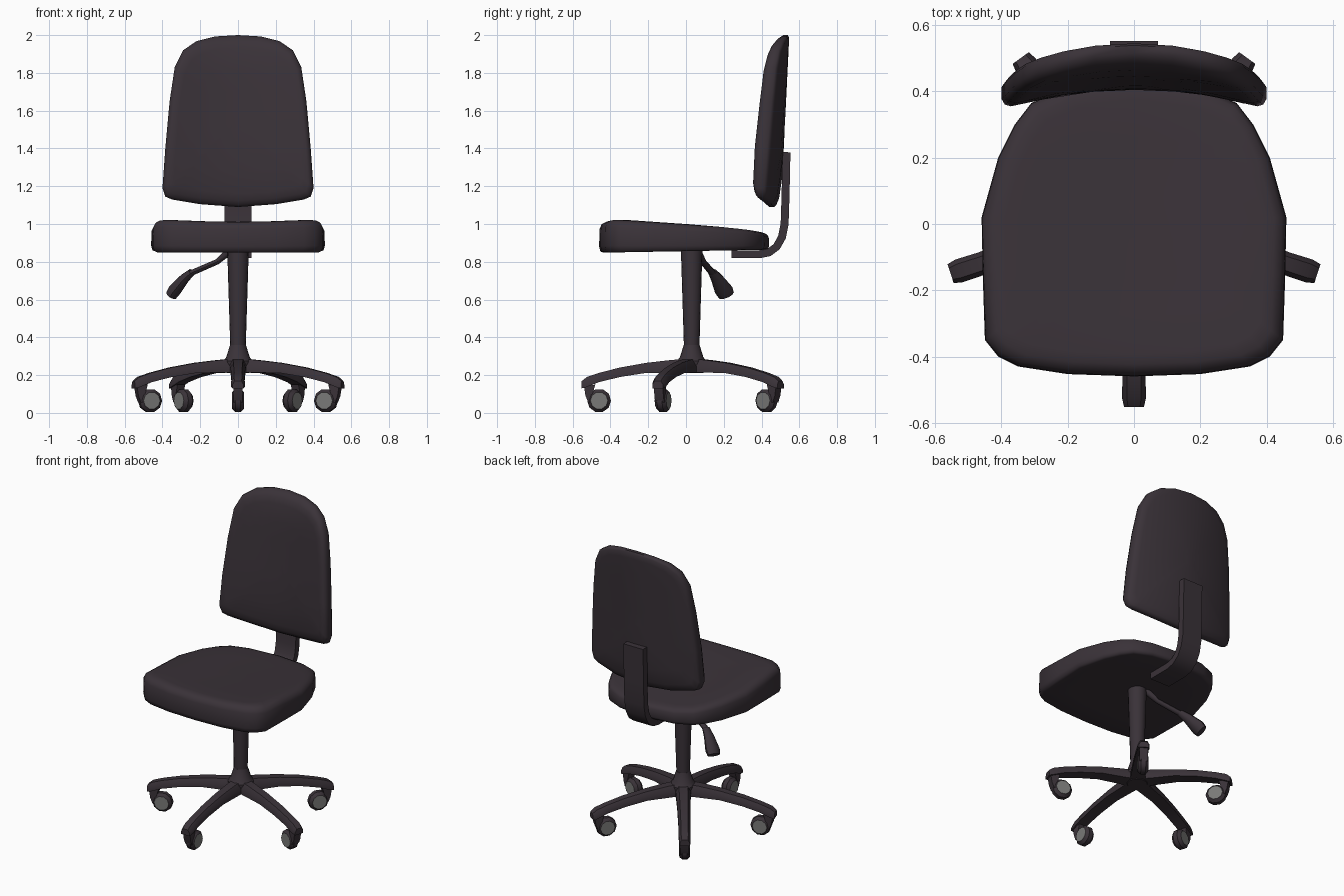
import bpy, bmesh, math
from mathutils import Vector, Matrix

if "Cube" in bpy.data.objects:
    bpy.data.objects.remove(bpy.data.objects["Cube"])


def material(name, color):
    m = bpy.data.materials.new(name)
    m.diffuse_color = (*color, 1)
    m.use_nodes = True
    m.node_tree.nodes["Principled BSDF"].inputs["Base Color"].default_value = m.diffuse_color
    return m


DARK = material("dark plum", (0.042, 0.032, 0.040))
GREY = material("wheel grey", (0.19, 0.19, 0.185))
AXIS_Y = 0.03  # the column stands slightly behind the origin


def loft(name, rings, mats=(DARK,), xf=None, angle=38, cap_mat=0):
    """Skin a list of equal rings, cap both ends, smooth below the angle."""
    bm = bmesh.new()
    vs = [[bm.verts.new(p) for p in r] for r in rings]
    n = len(rings[0])
    for a, b in zip(vs, vs[1:]):
        for i in range(n):
            j = (i + 1) % n
            bm.faces.new((a[i], a[j], b[j], b[i]))
    for r in (vs[0], vs[-1]):
        bm.faces.new(r).material_index = cap_mat
    bmesh.ops.recalc_face_normals(bm, faces=bm.faces)
    for f in bm.faces:
        f.smooth = True
    for e in bm.edges:
        e.smooth = e.calc_face_angle(0) < math.radians(angle)
    me = bpy.data.meshes.new(name)
    bm.to_mesh(me)
    bm.free()
    for m in mats:
        me.materials.append(m)
    ob = bpy.data.objects.new(name, me)
    bpy.context.collection.objects.link(ob)
    if xf:
        ob.matrix_world = xf
    return ob


def circle(r, n):
    return [(r * math.cos(2 * math.pi * i / n), r * math.sin(2 * math.pi * i / n)) for i in range(n)]


def lathe(name, profile, n=16):
    loft(name, [[(x, y + AXIS_Y, z) for x, y in circle(r, n)] for r, z in profile])


def lerp_table(table, x):
    for (x0, y0), (x1, y1) in zip(table, table[1:]):
        if x <= x1:
            return y0 + (y1 - y0) * max(0, (x - x0) / (x1 - x0))
    return table[-1][1]


def cushion(name, half, centre, layers, place):
    """Half outline mirrored in x; each layer is (scale, depth 0..1)."""
    outline = half + [(-x, v) for x, v in reversed(half) if x > 0]
    rings = [[place(x * s, centre + (v - centre) * s, t) for x, v in outline] for s, t in layers]
    loft(name, rings, angle=60)


# Seat: rounded plan outline, top sloping down to the back, slightly dished
def seat_place(x, y, t):
    bottom = 0.848 + 0.016 * (y + 0.46) / 0.9
    top = 1.026 - 0.055 * (y + 0.38) / 0.8 - 0.015 * max(0, 1 - (x / 0.38) ** 2)
    return (x, y, bottom + (top - bottom) * t)


cushion("seat",
        [(0, -0.46), (0.2, -0.453), (0.35, -0.43), (0.41, -0.40), (0.45, -0.35), (0.456, -0.17),
         (0.46, 0.02), (0.41, 0.2), (0.36, 0.30), (0.31, 0.365), (0.2, 0.415), (0, 0.44)],
        0.0,
        [(0.1, 0), (0.6, 0), (0.95, 0), (0.985, 0.04), (1, 0.2), (0.995, 0.75), (0.97, 0.9),
         (0.92, 0.98), (0.85, 1), (0.6, 1), (0.35, 1), (0.1, 1)],
        seat_place)

# Backrest: tapered outline, curved round the sitter, leaning back
FRONT = [(1.09, 0.42), (1.2, 0.403), (1.4, 0.408), (1.85, 0.448), (1.95, 0.468), (2.0, 0.495)]
BACK = [(1.09, 0.475), (1.16, 0.502), (1.35, 0.515), (2.0, 0.547)]


def back_place(x, z, t):
    f = lerp_table(FRONT, z) - 0.36 * x * x
    b = lerp_table(BACK, z) - 0.50 * x * x
    return (x, b + (f - b) * t, z)


cushion("backrest",
        [(0, 1.09), (0.2, 1.105), (0.35, 1.13), (0.385, 1.145), (0.40, 1.19), (0.385, 1.4), (0.362, 1.65),
         (0.335, 1.83), (0.29, 1.92), (0.22, 1.968), (0.12, 1.993), (0, 2.0)],
        1.55,
        [(0.1, 0), (0.4, 0), (0.7, 0), (0.9, 0), (0.975, 0.02), (1, 0.15), (1, 0.6), (0.975, 0.85),
         (0.93, 0.98), (0.85, 1), (0.6, 1), (0.35, 1), (0.1, 1)],
        back_place)

# Bent flat bar joining seat and backrest
path = [Vector(p) for p in [(0.24, 0.84), (0.39, 0.84), (0.44, 0.85), (0.48, 0.88), (0.508, 0.93),
                            (0.522, 1.0), (0.527, 1.15), (0.532, 1.38)]]
rings = []
for i, p in enumerate(path):
    t = (path[min(i + 1, len(path) - 1)] - path[max(i - 1, 0)]).normalized()
    nrm = Vector((-t.y, t.x)) * 0.021
    a, b = p + nrm, p - nrm
    rings.append([(-0.072, *a), (0.072, *a), (0.072, *b), (-0.072, *b)])
loft("back_support_bar", rings)

# Column and base hub
lathe("column", [(0.041, 0.35), (0.055, 0.80), (0.057, 0.87)])
lathe("base_hub", [(0.06, 0.21), (0.078, 0.235), (0.078, 0.275), (0.062, 0.295), (0.042, 0.36)])


# Height lever: thin rod and flattened grip
def tube(name, stations, n=10):
    rings = []
    for i, (p, ra, rb) in enumerate(stations):
        p = Vector(p)
        t = (Vector(stations[min(i + 1, len(stations) - 1)][0]) - Vector(stations[max(i - 1, 0)][0])).normalized()
        a = Vector((0, 1, 0))
        a = (a - t * a.dot(t)).normalized()
        b = t.cross(a)
        rings.append([p + a * u * ra + b * v * rb for u, v in circle(1, n)])
    loft(name, rings)


tube("lever_rod", [((-0.04, 0.06, 0.86), 0.02, 0.02), ((-0.075, 0.075, 0.83), 0.02, 0.018),
                   ((-0.11, 0.09, 0.80), 0.017, 0.015), ((-0.26, 0.145, 0.735), 0.02, 0.016)])
tube("lever_grip", [((-0.245, 0.14, 0.745), 0.024, 0.02), ((-0.285, 0.165, 0.71), 0.034, 0.027),
                    ((-0.335, 0.20, 0.65), 0.05, 0.036), ((-0.352, 0.212, 0.625), 0.044, 0.032)])

# Five arms with hooded casters; local x runs outward
ARM = [(0.0, 0.285, 0.215, 0.05), (0.1, 0.281, 0.213, 0.044), (0.24, 0.265, 0.212, 0.04),
       (0.38, 0.24, 0.19, 0.037), (0.49, 0.212, 0.163, 0.035), (0.555, 0.19, 0.137, 0.036),
       (0.582, 0.168, 0.13, 0.03)]
HOOD = [(0.51, 0.15), (0.57, 0.14), (0.562, 0.09), (0.548, 0.055), (0.535, 0.055), (0.525, 0.10)]
WHEEL = [(0.046, -0.032), (0.063, -0.014), (0.063, 0.014), (0.046, 0.032)]
for k in range(5):
    xf = Matrix.Translation((0, AXIS_Y, 0)) @ Matrix.Rotation(math.radians(-90 + 72 * k), 4, 'Z')
    loft(f"base_arm_{k + 1}",
         [[(r, -w, bot), (r, -w, (top + bot) / 2), (r, -0.6 * w, top), (r, 0.6 * w, top),
           (r, w, (top + bot) / 2), (r, w, bot)] for r, top, bot, w in ARM], xf=xf, angle=50)
    loft(f"caster_hood_{k + 1}", [[(x, y, z) for x, z in HOOD] for y in (-0.025, 0.025)], xf=xf)
    loft(f"caster_wheel_{k + 1}",
         [[(0.49 + a, y, 0.065 + b) for a, b in circle(r, 10)] for r, y in WHEEL],
         mats=(DARK, GREY), xf=xf, cap_mat=1)
